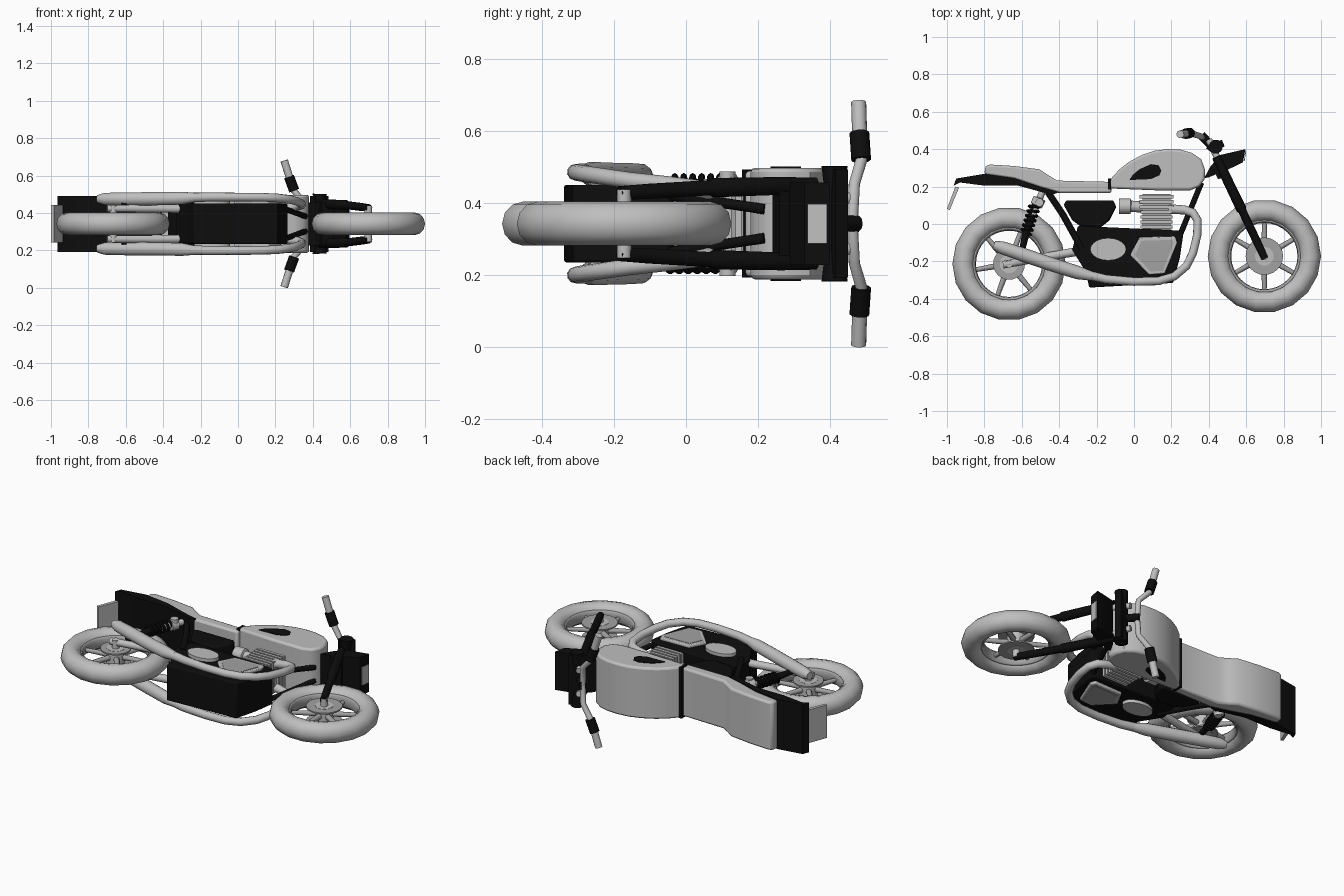
import bpy, bmesh, math
from mathutils import Vector

C = 0.342  # middle plane of the machine, which lies on its side


def material(name, v):
    m = bpy.data.materials.new(name)
    m.diffuse_color = (v, v, v, 1)
    return m


GREY = material("light grey", 0.52)
MID = material("mid grey", 0.36)
BLACK = material("black", 0.004)


def finish(ob, name, mat, angle=35):
    ob.name = name
    ob.data.materials.clear()
    ob.data.materials.append(mat)
    bpy.ops.object.select_all(action='DESELECT')
    ob.select_set(True)
    bpy.context.view_layer.objects.active = ob
    bpy.ops.object.shade_smooth_by_angle(angle=math.radians(angle))
    return ob


def prism(name, pts, half, mat, off=0.0, bevel=0.0):
    """Side outline in x, y extruded across the width."""
    bm = bmesh.new()
    f = bm.faces.new([bm.verts.new((x, y, C + off - half)) for x, y in pts])
    r = bmesh.ops.extrude_face_region(bm, geom=[f])
    bmesh.ops.translate(bm, vec=(0, 0, 2 * half),
                        verts=[v for v in r['geom'] if isinstance(v, bmesh.types.BMVert)])
    bmesh.ops.recalc_face_normals(bm, faces=bm.faces)
    me = bpy.data.meshes.new(name)
    bm.to_mesh(me)
    bm.free()
    ob = bpy.data.objects.new(name, me)
    bpy.context.collection.objects.link(ob)
    if bevel:
        b = ob.modifiers.new("bevel", 'BEVEL')
        b.width, b.segments, b.limit_method = bevel, 2, 'ANGLE'
        b.angle_limit = math.radians(50)
    return finish(ob, name, mat)


def rect(x0, y0, x1, y1):
    return [(x0, y0), (x1, y0), (x1, y1), (x0, y1)]


def tube(name, pts, mat, res=3):
    """Round tube through (x, y, z offset, radius) points."""
    cu = bpy.data.curves.new(name, 'CURVE')
    cu.dimensions = '3D'
    cu.bevel_depth, cu.bevel_resolution, cu.use_fill_caps = 1.0, res, True
    sp = cu.splines.new('POLY')
    sp.points.add(len(pts) - 1)
    for p, (x, y, z, r) in zip(sp.points, pts):
        p.co = (x, y, C + z, 1)
        p.radius = r
    ob = bpy.data.objects.new(name, cu)
    bpy.context.collection.objects.link(ob)
    bpy.ops.object.select_all(action='DESELECT')
    ob.select_set(True)
    bpy.context.view_layer.objects.active = ob
    bpy.ops.object.convert(target='MESH')
    return finish(bpy.context.view_layer.objects.active, name, mat, 50)


def disc(name, x, y, r, half, mat, off=0.0, n=24):
    bpy.ops.mesh.primitive_cylinder_add(vertices=n, radius=r, depth=2 * half,
                                        location=(x, y, C + off))
    return finish(bpy.context.object, name, mat)


def ring(name, x, y, major, minor, zs, mat, n, m=12):
    bpy.ops.mesh.primitive_torus_add(major_segments=n, minor_segments=m, major_radius=major,
                                     minor_radius=minor, location=(x, y, C))
    ob = bpy.context.object
    ob.scale.z = zs
    return finish(ob, name, mat, 60)


# Wheels
for tag, x, y, turn, axle in (("rear", -0.668, -0.213, 10, 0.10), ("front", 0.697, -0.172, 30, 0.095)):
    ring(tag + "_tyre", x, y, 0.245, 0.058, 1.05, GREY, 18)
    ring(tag + "_rim", x, y, 0.19, 0.013, 2.6, MID, 32, 8)
    disc(tag + "_hub", x, y, 0.05, 0.05, GREY)
    disc(tag + "_axle", x, y, 0.02, axle, GREY)
    for k in range(6):
        a = math.radians(turn + 60 * k)
        c, s = math.cos(a), math.sin(a)
        tube(tag + "_spoke", [(x + c * 0.03, y + s * 0.03, 0, 0.017),
                              (x + c * 0.195, y + s * 0.195, 0, 0.012)], MID, 2)
    for s in (-1, 1):
        disc(tag + "_brake_disc", x, y, 0.10 if tag == "front" else 0.085, 0.004, MID, s * 0.045)

# Tank, seat and tail
prism("fuel_tank", [(-0.13, 0.19), (-0.13, 0.235), (-0.08, 0.29), (-0.03, 0.33), (0.04, 0.368),
                    (0.11, 0.392), (0.18, 0.40), (0.25, 0.397), (0.31, 0.38), (0.36, 0.345),
                    (0.38, 0.29), (0.378, 0.24), (0.35, 0.20), (0.30, 0.18), (0.12, 0.18)],
      0.155, GREY, bevel=0.012)
for s in (-1, 1):
    prism("tank_patch", [(-0.025, 0.235), (-0.005, 0.265), (0.03, 0.293), (0.09, 0.32), (0.13, 0.315),
                         (0.147, 0.285), (0.135, 0.26), (0.09, 0.24)], 0.003, BLACK, s * 0.156)
prism("tank_strap", rect(-0.14, 0.185, -0.122, 0.243), 0.153, BLACK)
prism("seat", [(-0.80, 0.265), (-0.795, 0.31), (-0.77, 0.318), (-0.64, 0.31), (-0.505, 0.292),
               (-0.46, 0.262), (-0.41, 0.232), (-0.12, 0.225), (-0.12, 0.165), (-0.40, 0.165),
               (-0.505, 0.195), (-0.64, 0.24)], 0.147, GREY, bevel=0.012)
prism("tail_fender", [(-0.965, 0.205), (-0.95, 0.243), (-0.80, 0.268), (-0.64, 0.245), (-0.505, 0.20),
                      (-0.40, 0.17), (-0.44, 0.155), (-0.52, 0.178), (-0.62, 0.205), (-0.80, 0.205),
                      (-0.93, 0.222)], 0.15, BLACK)
prism("rear_plate", [(-0.955, 0.20), (-0.935, 0.195), (-0.985, 0.075), (-1.0, 0.082)], 0.10, GREY)

# Engine and side panels
prism("engine_case", [(-0.30, -0.01), (0.24, -0.035), (0.265, -0.045), (0.245, -0.18), (0.21, -0.315),
                      (-0.24, -0.34), (-0.255, -0.26), (-0.33, -0.14)], 0.108, BLACK, bevel=0.008)
prism("side_panels", [(-0.378, 0.105), (-0.36, 0.125), (-0.11, 0.127), (-0.095, 0.09), (-0.13, 0.02),
                      (-0.18, -0.02), (-0.29, -0.01), (-0.33, 0.02)], 0.115, BLACK, bevel=0.012)
prism("cylinder_core", rect(0.045, -0.04, 0.195, 0.16), 0.085, MID)
for k in range(7):
    y = -0.025 + k * 0.027
    w = 0.02 if k > 3 else 0.0
    prism("cooling_fin", rect(0.035 - w * 0.3, y, 0.205 + w * 0.3, y + 0.017), 0.095, GREY)
for s in (-1, 1):
    tube("carburettor", [(-0.08, 0.095, s * 0.055, 0.042), (-0.02, 0.095, s * 0.055, 0.042),
                         (-0.015, 0.095, s * 0.055, 0.03), (0.05, 0.09, s * 0.055, 0.03)], GREY)
    cover = disc("oval_cover", -0.138, -0.135, 0.06, 0.012, GREY, s * 0.115, 20)
    cover.scale.x = 1.6
    prism("engine_cover", [(-0.022, -0.165), (0.03, -0.07), (0.22, -0.065), (0.232, -0.10),
                           (0.165, -0.265), (0.08, -0.272)], 0.010, GREY, s * 0.115, 0.006)
    prism("engine_cover_inset", [(0.005, -0.165), (0.04, -0.09), (0.205, -0.085), (0.21, -0.105),
                                 (0.155, -0.25), (0.09, -0.255)], 0.003, MID, s * 0.124)

    # Exhausts
    tube("exhaust_pipe", [(0.19, 0.08, s * 0.07, 0.026), (0.27, 0.075, s * 0.085, 0.024),
                          (0.315, 0.06, s * 0.092, 0.024), (0.34, 0.02, s * 0.10, 0.023),
                          (0.338, -0.06, s * 0.11, 0.023), (0.315, -0.155, s * 0.12, 0.023),
                          (0.28, -0.225, s * 0.13, 0.023), (0.215, -0.28, s * 0.138, 0.023),
                          (0.13, -0.305, s * 0.142, 0.023), (0.0, -0.308, s * 0.143, 0.023),
                          (-0.15, -0.295, s * 0.143, 0.024), (-0.27, -0.268, s * 0.14, 0.026)], GREY)
    tube("muffler", [(-0.22, -0.28, s * 0.142, 0.024), (-0.30, -0.26, s * 0.137, 0.036),
                     (-0.45, -0.213, s * 0.134, 0.037), (-0.60, -0.162, s * 0.133, 0.037),
                     (-0.71, -0.125, s * 0.133, 0.034), (-0.75, -0.112, s * 0.133, 0.022)], GREY)

    # Frame and swing arm
    tube("frame_tube", [(-0.46, 0.17, s * 0.10, 0.018), (-0.38, 0.05, s * 0.10, 0.018),
                        (-0.28, -0.13, s * 0.10, 0.018)], BLACK)
    tube("down_tube", [(0.36, 0.22, s * 0.04, 0.015), (0.25, -0.05, s * 0.08, 0.015)], BLACK)
    tube("swing_arm", [(-0.26, -0.14, s * 0.08, 0.024), (-0.45, -0.172, s * 0.082, 0.022),
                       (-0.70, -0.218, s * 0.082, 0.02)], GREY)

    # Rear shocks
    top, low = Vector((-0.53, 0.10)), Vector((-0.578, -0.05))
    z = s * 0.105
    tube("shock_body", [(-0.485, 0.185, z, 0.018), (-0.503, 0.14, z, 0.018), (-0.505, 0.135, z, 0.034),
                        (-0.522, 0.10, z, 0.034), (-0.525, 0.095, z, 0.02), (-0.545, 0.04, z, 0.02)], GREY)
    tube("shock_rod", [(-0.53, 0.09, z, 0.02), (-0.578, -0.05, z, 0.02), (-0.61, -0.19, z, 0.014)], BLACK)
    axis = (low - top).normalized()
    side = Vector((-axis.y, axis.x))
    coil = []
    for k in range(73):
        a = k * math.tau / 12
        p = top.lerp(low, k / 72) + side * 0.028 * math.cos(a)
        coil.append((p.x, p.y, z + 0.028 * math.sin(a), 0.008))
    tube("shock_spring", coil, BLACK, 1)
    disc("shock_bolt", -0.505, 0.115, 0.022, 0.02, GREY, s * 0.125, 16)

    # Front fork
    tube("fork_leg", [(0.44, 0.36, s * 0.105, 0.024), (0.485, 0.265, s * 0.105, 0.026),
                      (0.575, 0.078, s * 0.10, 0.028), (0.58, 0.068, s * 0.10, 0.022),
                      (0.66, -0.10, s * 0.09, 0.022), (0.70, -0.185, s * 0.085, 0.02)], BLACK)
    tube("fork_stem", [(0.40, 0.45, s * 0.07, 0.018), (0.49, 0.26, s * 0.10, 0.018)], GREY)

    # Handlebars
    tube("handlebar", [(0.365, 0.462, 0, 0.016), (0.36, 0.468, s * 0.11, 0.016),
                       (0.30, 0.487, s * 0.175, 0.017), (0.275, 0.485, s * 0.25, 0.018)], GREY)
    tube("hand_grip", [(0.278, 0.483, s * 0.24, 0.021), (0.247, 0.48, s * 0.338, 0.021)], GREY)
    tube("switch_block", [(0.30, 0.487, s * 0.178, 0.028), (0.273, 0.482, s * 0.252, 0.028)], BLACK)

    # Wide front bar, thicker towards its ends
    tube("bar_end", [(0.435, 0.413, 0, 0.025), (0.435, 0.413, s * 0.08, 0.028),
                     (0.437, 0.413, s * 0.16, 0.038)], BLACK)

tube("bar_riser", [(0.43, 0.40, 0, 0.022), (0.36, 0.475, 0, 0.024)], BLACK)
prism("front_bar_block", [(0.385, 0.405), (0.40, 0.425), (0.47, 0.45), (0.485, 0.415), (0.41, 0.385)],
      0.15, BLACK)

# Headlight shroud and lens
prism("headlight_shroud", [(0.375, 0.245), (0.41, 0.31), (0.465, 0.37), (0.595, 0.40), (0.583, 0.33),
                           (0.49, 0.285), (0.40, 0.25)], 0.115, BLACK)
prism("headlight_lens", [(0.588, 0.338), (0.592, 0.338), (0.60, 0.392), (0.594, 0.392)], 0.055, GREY)
prism("fork_bridge", [(0.45, 0.24), (0.51, 0.26), (0.49, 0.30), (0.43, 0.28)], 0.115, BLACK)
